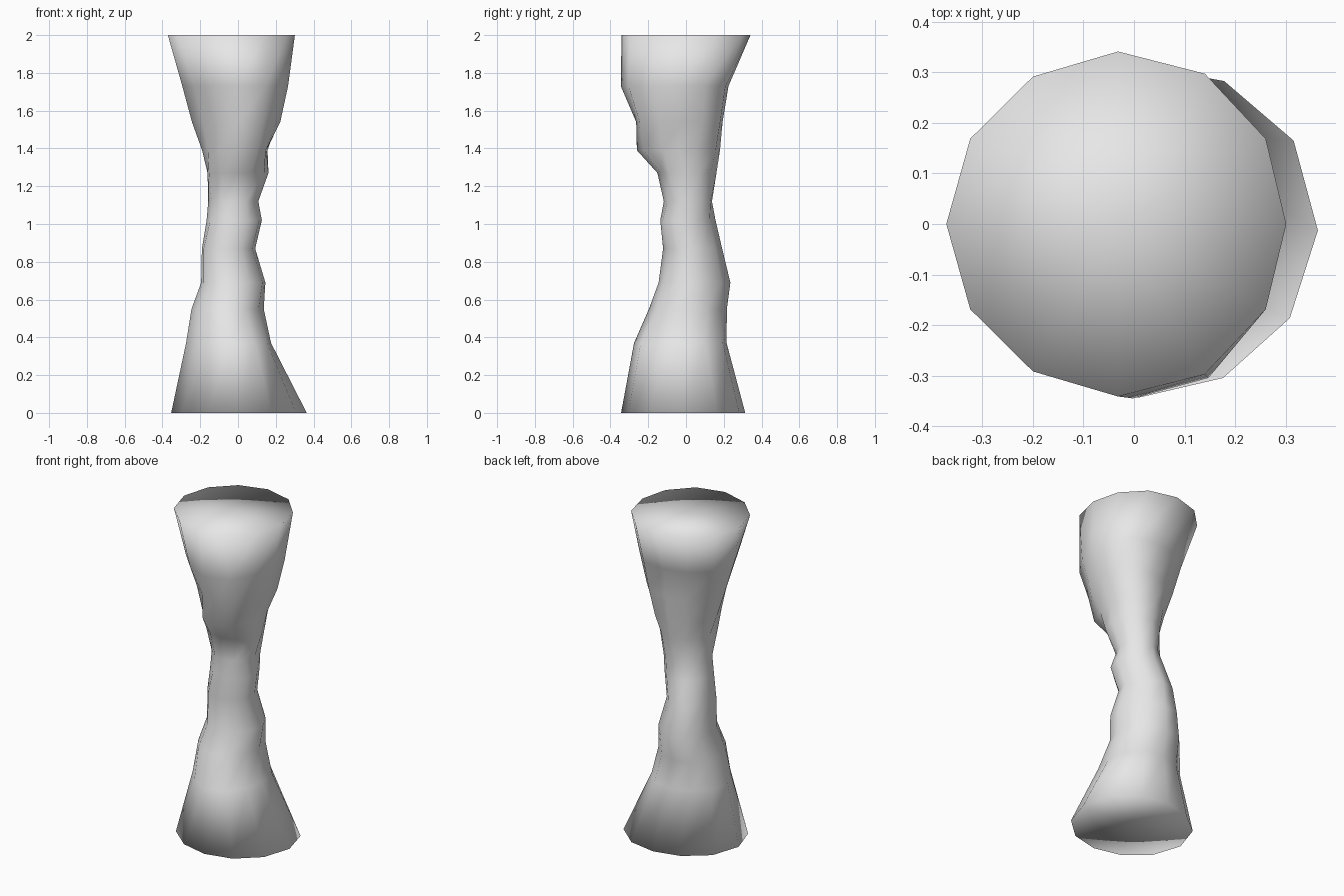
import bpy
import bmesh
from math import sin, cos, pi

default_cube = bpy.data.objects.get("Cube")
if default_cube:
    bpy.data.objects.remove(default_cube, do_unlink=True)

SIDES = 12

# Height, then the extent in eight compass directions from +x, in hundredths
LEVELS = [
    (0, 36, 35, 31, 33, 35, 35, 34, 36),
    (37, 17, 21, 21, 26, 27, 26, 27, 23),
    (55, 13, 17, 21, 27, 24, 23, 19, 15),
    (69, 13, 18, 22, 26, 18, 19, 13, 15),
    (87, 8, 13, 18, 23, 18, 18, 11, 10),
    (102, 12, 13, 15, 18, 16, 16, 13, 14),
    (112, 10, 14, 13, 15, 15, 15, 11, 11),
    (127, 14, 17, 14, 17, 14, 20, 13, 18),
    (139, 12, 21, 15, 20, 16, 24, 23, 25),
    (154, 21, 24, 18, 22, 23, 24, 25, 28),
    (173, 26, 27, 22, 26, 29, 30, 34, 32),
    (200, 30, 32, 34, 36, 37, 36, 34, 32),
]


def harmonic(extents, order):
    """Cosine and sine weight of one harmonic of the outline."""
    count = len(extents)
    angles = [2 * pi * k / count for k in range(count)]
    a = sum(e * cos(order * t) for e, t in zip(extents, angles)) * 2 / count
    b = sum(e * sin(order * t) for e, t in zip(extents, angles)) * 2 / count
    return a, b


def outline(extents):
    """Smooth closed outline: a shifted circle with gentle lobes."""
    mean = sum(extents) / len(extents)
    shift_x, shift_y = harmonic(extents, 1)
    lobes = [(order, *harmonic(extents, order)) for order in (2, 3)]
    points = []
    for k in range(SIDES):
        t = 2 * pi * k / SIDES
        radius = mean + sum(a * cos(n * t) + b * sin(n * t) for n, a, b in lobes)
        points.append((shift_x + radius * cos(t), shift_y + radius * sin(t)))
    return points


def cap(bm, ring, height, top):
    """Close an end with a fan around a centre point."""
    x = sum(v.co.x for v in ring) / SIDES
    y = sum(v.co.y for v in ring) / SIDES
    centre = bm.verts.new((x, y, height))
    for k in range(SIDES):
        pair = (ring[k], ring[(k + 1) % SIDES])
        bm.faces.new((centre, *(pair if top else reversed(pair))))


# Column body, lofted through the uneven rings
bm = bmesh.new()
rings = []
for level in LEVELS:
    height, *extents = (value / 100 for value in level)
    rings.append([bm.verts.new((x, y, height)) for x, y in outline(extents)])

for low, high in zip(rings, rings[1:]):
    for k in range(SIDES):
        j = (k + 1) % SIDES
        bm.faces.new((low[k], low[j], high[j], high[k]))

cap(bm, rings[0], rings[0][0].co.z, top=False)
cap(bm, rings[-1], rings[-1][0].co.z, top=True)
bmesh.ops.recalc_face_normals(bm, faces=bm.faces)

# The whole surface is shaded smooth, rims included
for face in bm.faces:
    face.smooth = True

mesh = bpy.data.meshes.new("eroded_column")
bm.to_mesh(mesh)
bm.free()
column = bpy.data.objects.new("eroded_column", mesh)
bpy.context.collection.objects.link(column)

# Plain stone colour
stone = bpy.data.materials.new("pale_grey_stone")
stone.use_nodes = True
colour = (0.8, 0.8, 0.8, 1)
stone.diffuse_color = colour
for node in stone.node_tree.nodes:
    if node.type == "BSDF_PRINCIPLED":
        node.inputs["Base Color"].default_value = colour
mesh.materials.append(stone)
